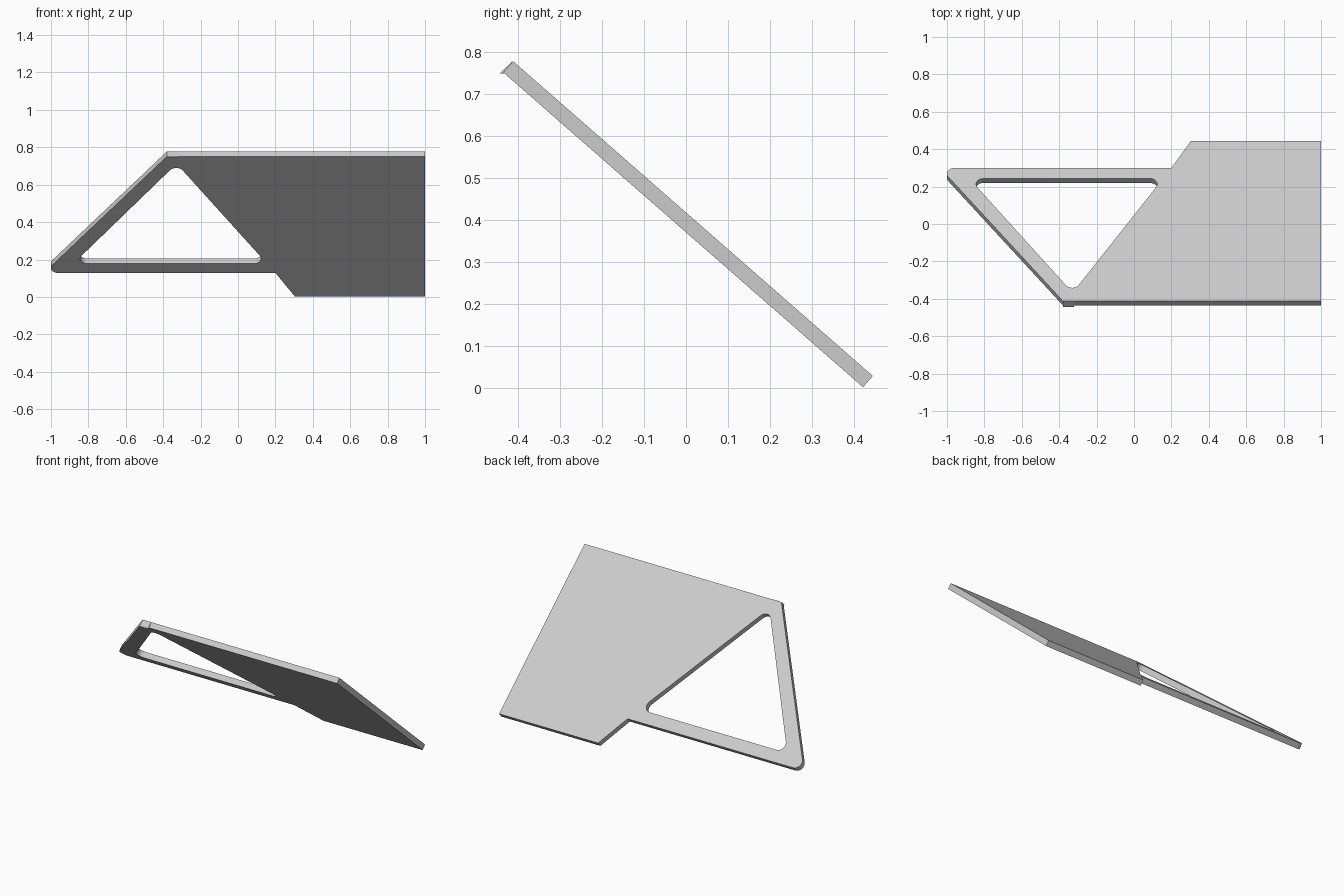
import bpy
import bmesh
import math
from mathutils import Vector

cube = bpy.data.objects.get("Cube")
if cube:
    bpy.data.objects.remove(cube)

SLOPE = 0.875          # drop in z per unit of y
BACK_Y, BACK_Z = 0.445, 0.028
THICK = 0.0355
ROUND = 0.04
NORMAL = Vector((0, SLOPE, 1)).normalized()

grey = bpy.data.materials.new("plain grey")
grey.use_nodes = True
colour = (0.6, 0.6, 0.6, 1)
grey.diffuse_color = colour
grey.node_tree.nodes["Principled BSDF"].inputs["Base Color"].default_value = colour


def on_slope(x, y):
    """Point of the sloping upper face above plan position x, y."""
    return Vector((x, y, BACK_Z + (BACK_Y - y) * SLOPE))


def rounded(points, corners, steps=8):
    """Outline on the slope with the chosen corners replaced by arcs."""
    pts = [on_slope(*p) for p in points]
    out = []
    for i, p in enumerate(pts):
        if i not in corners:
            out.append(p)
            continue
        a = (pts[i - 1] - p).normalized()
        b = (pts[(i + 1) % len(pts)] - p).normalized()
        half = a.angle(b) / 2
        centre = p + (a + b).normalized() * ROUND / math.sin(half)
        start = (p + a * ROUND / math.tan(half) - centre).normalized()
        end = (p + b * ROUND / math.tan(half) - centre).normalized()
        for k in range(steps + 1):
            out.append(centre + start.slerp(end, k / steps) * ROUND)
    return out


def solid(name, loops, offset):
    """Fill the loops, holes included, and extrude by the offset."""
    bm = bmesh.new()
    edges = []
    for loop in loops:
        vs = [bm.verts.new(p) for p in loop]
        edges += [bm.edges.new((vs[i - 1], v)) for i, v in enumerate(vs)]
    bmesh.ops.triangle_fill(bm, edges=edges, use_beauty=True,
                            normal=offset.normalized())
    ext = bmesh.ops.extrude_face_region(bm, geom=bm.faces[:], use_keep_orig=True)
    moved = [g for g in ext["geom"] if isinstance(g, bmesh.types.BMVert)]
    bmesh.ops.translate(bm, verts=moved, vec=offset)
    bmesh.ops.recalc_face_normals(bm, faces=bm.faces[:])
    mesh = bpy.data.meshes.new(name)
    bm.to_mesh(mesh)
    bm.free()
    mesh.materials.append(grey)
    obj = bpy.data.objects.new(name, mesh)
    bpy.context.collection.objects.link(obj)
    bpy.ops.object.select_all(action="DESELECT")
    obj.select_set(True)
    bpy.context.view_layer.objects.active = obj
    bpy.ops.object.shade_smooth_by_angle(angle=math.radians(30))


# Sloping plate with a rounded triangular window
outline = [(-1.037, 0.30), (0.20, 0.30), (0.305, BACK_Y), (1, BACK_Y),
           (1, -0.412), (-0.38, -0.412)]
window = [(-0.88, 0.243), (0.155, 0.243), (-0.328, -0.367)]
solid("sloping_plate", [rounded(outline, {0}), rounded(window, {0, 1, 2})],
      -NORMAL * THICK)

# Small lip on the raised front corner
lip = [Vector((-0.38, y, z)) for y, z in
       ((-0.413, 0.778), (-0.444, 0.748), (-0.434, 0.748))]
solid("corner_lip", [lip], Vector((0.06, 0, 0)))
